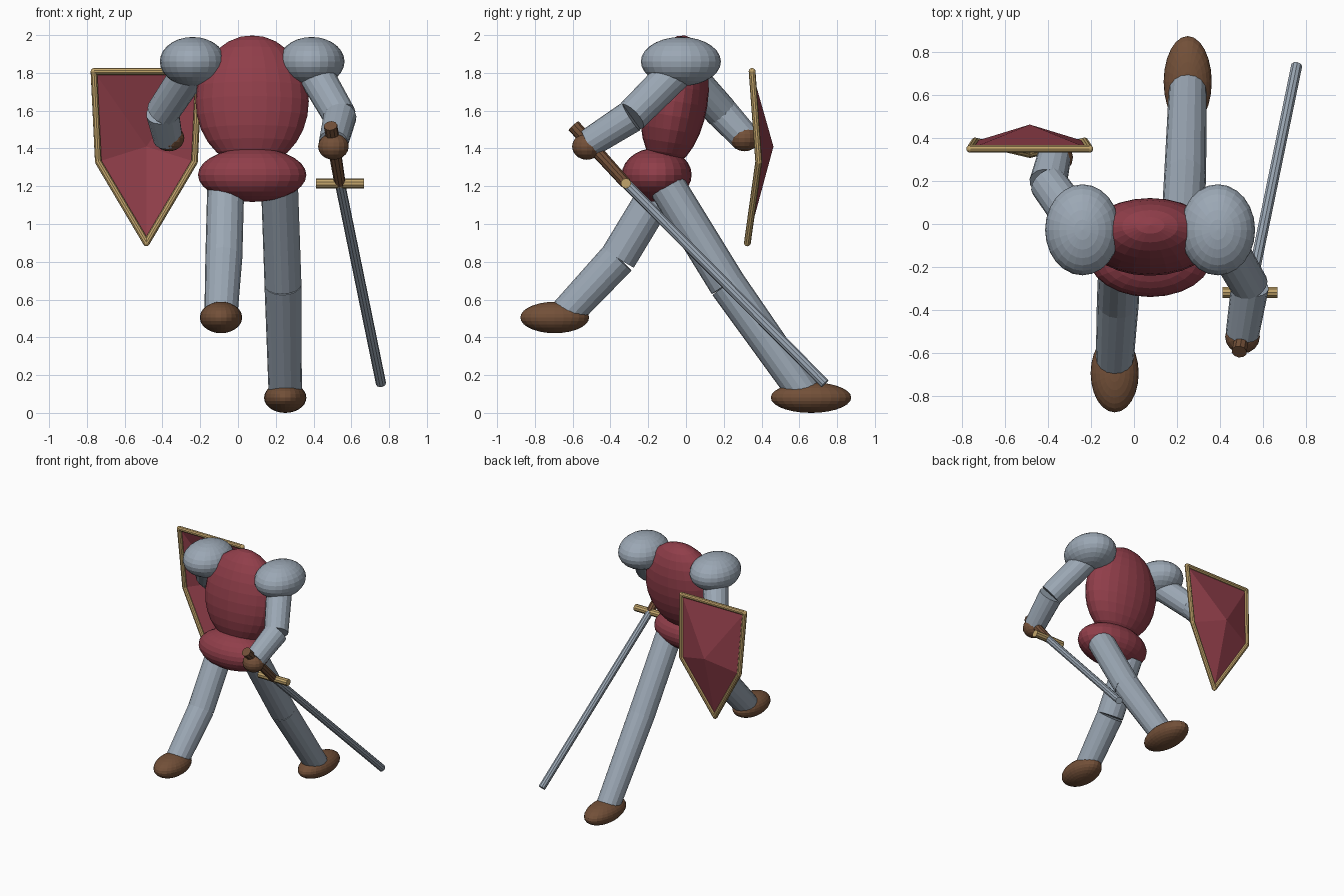
import bpy, bmesh, math
from mathutils import Vector, Matrix

cube = bpy.data.objects.get("Cube")
if cube:
    bpy.data.objects.remove(cube, do_unlink=True)


def material(name, rgb):
    m = bpy.data.materials.new(name)
    m.use_nodes = True
    m.diffuse_color = (*rgb, 1)
    m.node_tree.nodes["Principled BSDF"].inputs["Base Color"].default_value = (*rgb, 1)
    return m


steel = material("steel_grey", (0.33, 0.39, 0.46))
red = material("dark_red", (0.28, 0.048, 0.068))
leather = material("leather_brown", (0.17, 0.08, 0.04))
gold = material("pale_gold", (0.55, 0.38, 0.15))


def finish(name, bm, mat):
    mesh = bpy.data.meshes.new(name)
    bm.to_mesh(mesh)
    bm.free()
    mesh.materials.append(mat)
    obj = bpy.data.objects.new(name, mesh)
    bpy.context.collection.objects.link(obj)
    return obj


def ellipsoid(name, centre, radii, mat, pitch=0, segments=24, rings=14):
    bm = bmesh.new()
    bmesh.ops.create_uvsphere(bm, u_segments=segments, v_segments=rings, radius=1)
    turn = Matrix.Rotation(math.radians(pitch), 4, "X")
    bm.transform(Matrix.Translation(centre) @ turn @ Matrix.Diagonal((*radii, 1)))
    return finish(name, bm, mat)


def rod(name, start, end, r1, r2, mat, sides=16):
    a, b = Vector(start), Vector(end)
    bm = bmesh.new()
    bmesh.ops.create_cone(bm, cap_ends=True, segments=sides,
                          radius1=r1, radius2=r2, depth=(b - a).length)
    turn = (b - a).to_track_quat("Z", "Y").to_matrix().to_4x4()
    bm.transform(Matrix.Translation((a + b) / 2) @ turn)
    return finish(name, bm, mat)


# Body, leaning slightly back
MID = 0.075
ellipsoid("torso", (MID, -0.06, 1.65), (0.3, 0.175, 0.352), red, pitch=-9)
ellipsoid("pelvis", (MID, -0.155, 1.26), (0.287, 0.185, 0.143), red)
for side, s in (("right", -1), ("left", 1)):
    ellipsoid(side + "_shoulder", (MID + s * 0.315, -0.027, 1.86), (0.174, 0.212, 0.13), steel)

# Arms: shoulder, elbow, wrist, hand
arms = {
    "right": ((-0.24, -0.03, 1.83), (-0.4, 0.19, 1.59), (-0.37, 0.32, 1.45), (-0.365, 0.31, 1.455)),
    "left": ((0.39, -0.03, 1.83), (0.54, -0.29, 1.57), (0.505, -0.51, 1.43), (0.505, -0.525, 1.41)),
}
for side, (shoulder, elbow, wrist, hand) in arms.items():
    rod(side + "_upper_arm", shoulder, elbow, 0.095, 0.088, steel)
    rod(side + "_forearm", elbow, wrist, 0.088, 0.078, steel)
    ellipsoid(side + "_hand", hand, (0.081, 0.078, 0.07), leather, segments=16, rings=10)

# Legs: hip, knee, ankle, then foot centre and size
legs = {
    "right": ((-0.065, -0.13, 1.2), (-0.075, -0.36, 0.82), (-0.09, -0.64, 0.52),
              (-0.09, -0.695, 0.505), (0.112, 0.182, 0.083)),
    "left": ((0.22, -0.1, 1.2), (0.238, 0.22, 0.68), (0.25, 0.63, 0.1),
             (0.25, 0.662, 0.081), (0.112, 0.213, 0.081)),
}
for side, (hip, knee, ankle, foot, size) in legs.items():
    rod(side + "_thigh", hip, knee, 0.098, 0.098, steel)
    rod(side + "_shin", knee, ankle, 0.098, 0.088, steel)
    ellipsoid(side + "_foot", foot, size, leather)

# Sword held in the left hand, pointing down and back
guard = Vector((0.54, -0.318, 1.215))
rod("sword_blade", guard, (0.757, 0.735, 0.155), 0.027, 0.027, steel, 10)
rod("sword_grip", (0.49, -0.595, 1.52), guard, 0.036, 0.03, leather, 10)
reach = Vector((0.127, 0, 0))
rod("sword_guard", guard - reach, guard + reach, 0.027, 0.027, gold, 10)

# Shield: a shallow fan of panels around a boss, outer side to the back
half = [(0.278, 0.35, 1.808), (0.255, 0.385, 1.33)]
SX = -0.485
corners = [Vector((SX + x, y, z)) for x, y, z in half]
corners.append(Vector((SX, 0.325, 0.9)))
corners += [Vector((SX - x, y, z)) for x, y, z in reversed(half)]
bm = bmesh.new()
boss = bm.verts.new((SX, 0.463, 1.41))
edge = [bm.verts.new(c) for c in corners]
for i, v in enumerate(edge):
    bm.faces.new((boss, v, edge[i - 1]))
bmesh.ops.recalc_face_normals(bm, faces=bm.faces)
if bm.faces[:][0].normal.y < 0:
    bmesh.ops.reverse_faces(bm, faces=bm.faces[:])
finish("shield_panel", bm, red)
for i, c in enumerate(corners):
    rod(f"shield_rim_{i + 1}", corners[i - 1], c, 0.018, 0.018, gold, 10)
    ellipsoid(f"shield_rim_corner_{i + 1}", c, (0.018,) * 3, gold, segments=10, rings=6)
